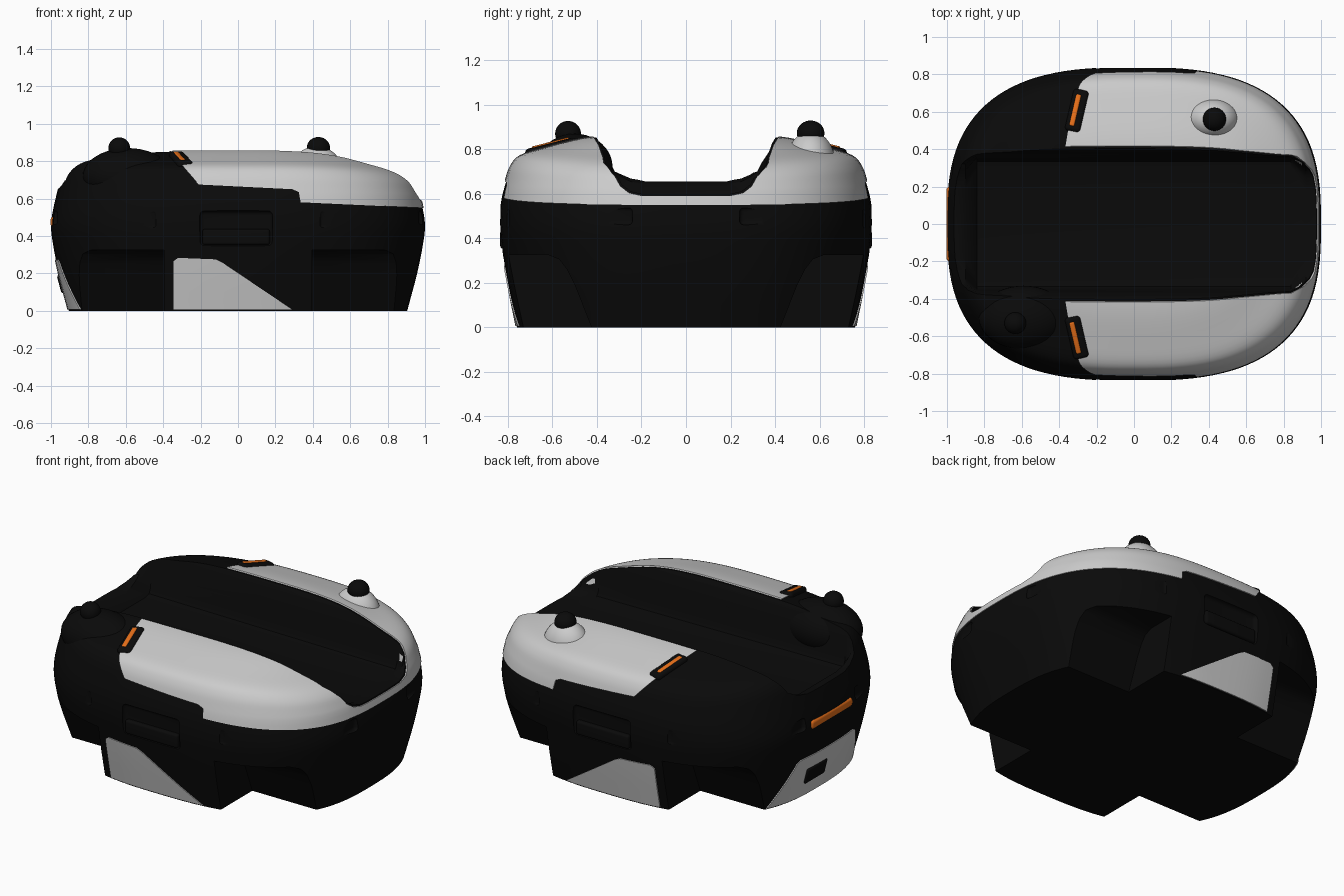
import bpy, bmesh, math
from mathutils import Vector

if "Cube" in bpy.data.objects:
    bpy.data.objects.remove(bpy.data.objects["Cube"])


def material(name, col):
    m = bpy.data.materials.new(name)
    m.diffuse_color = (*col, 1)
    m.use_nodes = True
    m.node_tree.nodes["Principled BSDF"].inputs["Base Color"].default_value = m.diffuse_color
    return m


DARK = material("dark_plastic", (0.003, 0.003, 0.003))
ORANGE = material("orange_light", (0.8, 0.16, 0.01))


def make(name, bm, mat=None):
    bmesh.ops.recalc_face_normals(bm, faces=bm.faces)
    me = bpy.data.meshes.new(name)
    bm.to_mesh(me)
    bm.free()
    ob = bpy.data.objects.new(name, me)
    bpy.context.collection.objects.link(ob)
    if mat:
        me.materials.append(mat)
    return ob


def smooth(ob, angle=32):
    bpy.ops.object.select_all(action='DESELECT')
    ob.select_set(True)
    bpy.context.view_layer.objects.active = ob
    bpy.ops.object.shade_smooth_by_angle(angle=math.radians(angle))


def boolean(ob, cutter, op='DIFFERENCE'):
    m = ob.modifiers.new("cut", 'BOOLEAN')
    m.operation, m.object, m.solver = op, cutter, 'EXACT'
    bpy.context.view_layer.objects.active = ob
    bpy.ops.object.modifier_apply(modifier=m.name)
    bpy.data.objects.remove(cutter)


def loft(name, rings, mat=None):
    bm = bmesh.new()
    vs = [[bm.verts.new(p) for p in r] for r in rings]
    n = len(vs[0])
    for a, b in zip(vs, vs[1:]):
        for i in range(n):
            bm.faces.new((a[i], a[(i + 1) % n], b[(i + 1) % n], b[i]))
    bm.faces.new(vs[0])
    bm.faces.new(vs[-1])
    return make(name, bm, mat)


def prism(name, poly, axis, lo, hi):
    def at(p, d):
        return (p[0], d, p[1]) if axis == 'y' else (d, p[0], p[1])
    return loft(name, [[at(p, d) for p in poly] for d in (lo, hi)])


def box(name, loc, size, bevel=0.0, rot=(0, 0, 0), mat=None):
    bm = bmesh.new()
    bmesh.ops.create_cube(bm, size=1)
    bmesh.ops.scale(bm, vec=size, verts=bm.verts)
    if bevel:
        bmesh.ops.bevel(bm, geom=bm.edges[:], offset=bevel, segments=5,
                        profile=0.5, affect='EDGES', clamp_overlap=True)
    ob = make(name, bm, mat)
    ob.location, ob.rotation_euler = loc, rot
    if mat:
        smooth(ob)
    return ob


def ball(name, loc, radii, mat=None):
    bm = bmesh.new()
    bmesh.ops.create_uvsphere(bm, u_segments=40, v_segments=20, radius=1)
    bmesh.ops.scale(bm, vec=radii, verts=bm.verts)
    ob = make(name, bm, mat)
    ob.location = loc
    smooth(ob)
    return ob


# hull: superellipse rings following a curved vertical profile
PROFILE = [(.905, .76, 0), (.958, .80, .2), (.99, .828, .36), (1, .838, .46), (.985, .832, .56),
           (.96, .81, .65), (.93, .785, .72), (.87, .74, .768), (.75, .63, .803),
           (.6, .46, .845), (.4, .3, .86), (.2, .15, .862)]


def spline(pts, steps=4):
    p = [Vector(q) for q in pts]
    p = [2 * p[0] - p[1]] + p + [2 * p[-1] - p[-2]]
    out = []
    for i in range(1, len(p) - 2):
        for k in range(steps):
            t = k / steps
            a, b, c, d = p[i - 1:i + 3]
            out.append(.5 * (2 * b + (c - a) * t + (2 * a - 5 * b + 4 * c - d) * t**2
                             + (3 * b - a - 3 * c + d) * t**3))
    return out + [p[-2]]


def hull(name, off=0.0, mat=None):
    def pw(v):
        return math.copysign(abs(v) ** (2 / 2.75), v)
    rings = []
    for a, b, z in spline(PROFILE):
        ring = []
        for i in range(112):
            t = 2 * math.pi * (i + .5) / 112
            x, y = (a + off) * pw(math.cos(t)), (b + off) * pw(math.sin(t))
            zz = z - .32 * x**3 * max(0, z - .6) + (off if z > .6 else 0)
            ring.append((x, y, zz))
        rings.append(ring)
    return loft(name, rings, mat)


# lengthwise top channel: soft lips at the ends, steeper walls in between
def channel(off=0.0):
    rings = []
    for x, f in ((-1.2, .655), (-.95, .655), (-.9, .64), (-.84, .585), (.84, .57), (.92, .595), (1.2, .6)):
        if abs(x) > .85:
            half = [(.19, f), (.26, f + .015), (.30, max(.64, f + .035)), (.335, .70), (.37, .77),
                    (.395, .825), (.42, .865), (.5, 1.0)]
        else:
            half = [(.31, f), (.345, f + .01), (.36, f + .04), (.368, .70), (.38, .77),
                    (.40, .825), (.425, .865), (.5, 1.0)]
        w = 1.0 - .05 * min(1, abs(x)) ** 2
        half = [(y * w + off, z - off) for y, z in half]
        rings.append([(x, y, z) for y, z in half] + [(x, -y, z) for y, z in reversed(half)])
    return loft("channel_cutter", rings)


# wheel well: inner wall slants outward and the corner is open to the end
def well(sx, sy):
    pts = [(.42, -.1), (.425, 0), (.50, .19), (.535, .26), (.57, .305), (.62, .325), (1.1, .325), (1.1, -.1)]
    return prism("well_cutter", [(sy * y, z) for y, z in pts], 'x', sx * .395, sx * 1.1)


# dark body with channel, wheel wells and recesses
body = hull("main_body", 0, DARK)
boolean(body, channel())
for sx in (-1, 1):
    for sy in (-1, 1):
        boolean(body, well(sx, sy))
        boolean(body, box("dimple", (sx * .50, sy * .84, .49), (.13, .09, .10), .02))
        boolean(body, box("end_dimple", (sx * 1.01, sy * .3, .5), (.09, .12, .08), .02))
for sy in (-1, 1):
    boolean(body, box("grip", (-.01, sy * .86, .44), (.39, .1, .19), .025))
smooth(body)

# light top cover wrapping round the right end
cover = hull("top_cover", .006)
boolean(cover, prism("cover_shape", [(-.40, .92), (-.37, .86), (-.21, .675), (.29, .65), (.325, .635),
                                     (.335, .58), (1.2, .54), (1.2, 1.1), (-.4, 1.1)], 'y', -1.2, 1.2),
        'INTERSECT')
boolean(cover, channel(.007))
smooth(cover)

# light lower side panels
panel = hull("side_panels", .006)
boolean(panel, prism("panel_shape", [(-.345, .006), (-.345, .265), (-.32, .283), (-.12, .275), (-.08, .255),
                                     (.29, .006)], 'y', -1.2, 1.2), 'INTERSECT')
smooth(panel)

# light plate at the left end, with socket and lamp
plate = hull("end_plate", .006)
boolean(plate, prism("plate_shape", [(-.42, .006), (-.28, .26), (-.25, .275), (.25, .275), (.28, .26),
                                     (.42, .006)], 'x', -1.2, -.7), 'INTERSECT')
smooth(plate)
box("end_socket", (-.937, .09, .145), (.04, .19, .10), .012, (0, math.radians(-15), 0), DARK)
box("end_lamp", (-.983, .0, .475), (.04, .40, .055), .018, (0, 0, 0), ORANGE)

for sy, side in ((-1, "front"), (1, "back")):
    # grip bars in the side recesses
    box(side + "_grip_bar", (-.01, sy * .815, .395), (.36, .04, .085), .014, (0, 0, 0), DARK)
    # slanted lamps with dark frames on the shoulders
    rot = (math.radians(-14 * sy), 0, math.radians(-13 * sy))
    box(side + "_lamp_frame", (-.305, sy * .605, .805), (.085, .235, .045), .02, rot, DARK)
    box(side + "_lamp", (-.315, sy * .605, .811), (.03, .18, .045), .01, rot, ORANGE)

# raised mounts and domed knobs
ball("back_mount", (.42, .56, .74), (.14, .11, .14))
box("back_knob_base", (.43, .56, .86), (.09, .09, .05), .02, (0, 0, 0), DARK)
ball("back_knob", (.43, .56, .872), (.062, .062, .057), DARK)
ball("front_mount", (-.59, -.5, .72), (.24, .17, .15), DARK)
ball("front_knob", (-.635, -.53, .87), (.058, .058, .057), DARK)
